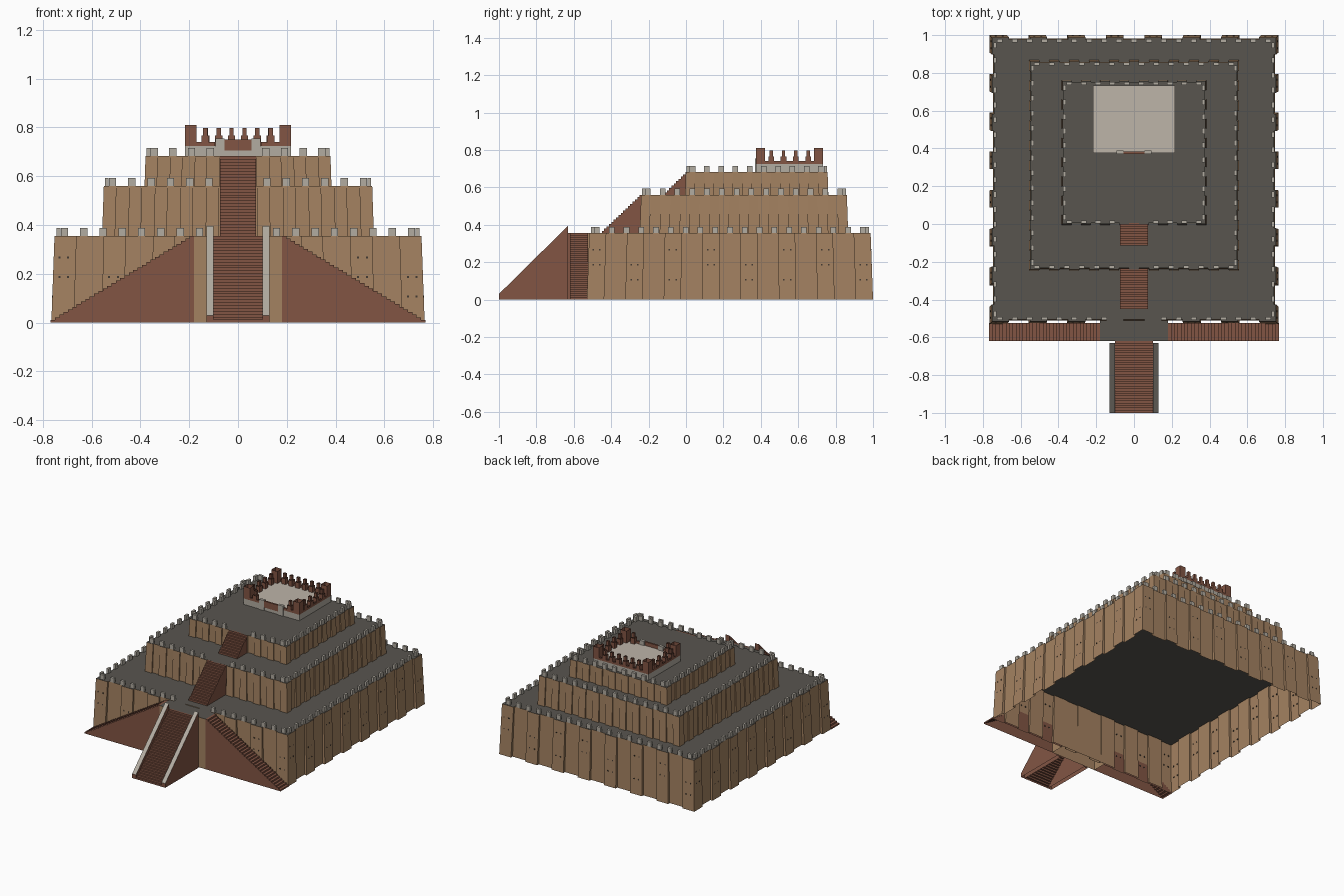
import bpy
import bmesh
from mathutils import Matrix, Vector

if "Cube" in bpy.data.objects:
    bpy.data.objects.remove(bpy.data.objects["Cube"], do_unlink=True)


def material(name, *rgb):
    # Flat colour given as 0-255 display values, stored linear
    lin = [((c / 255 + 0.055) / 1.055) ** 2.4 for c in rgb] + [1.0]
    m = bpy.data.materials.new(name)
    m.use_nodes = True
    m.diffuse_color = lin
    bsdf = m.node_tree.nodes["Principled BSDF"]
    bsdf.inputs["Base Color"].default_value = lin
    bsdf.inputs["Roughness"].default_value = 0.9
    return m


TAN = material("tan brick", 164, 130, 97)
ROOF = material("dark grey paving", 88, 85, 79)
RED = material("red brown brick", 130, 85, 68)
STONE = material("pale grey stone", 178, 172, 161)
CREAM = material("cream floor", 190, 181, 169)
DARK = material("dark hole", 66, 58, 50)


def build(name, polys):
    # polys: list of (points, material)
    mats = []
    bm = bmesh.new()
    for pts, mat in polys:
        if mat not in mats:
            mats.append(mat)
        f = bm.faces.new([bm.verts.new(p) for p in pts])
        f.material_index = mats.index(mat)
    bmesh.ops.remove_doubles(bm, verts=bm.verts, dist=0.00005)
    bmesh.ops.recalc_face_normals(bm, faces=bm.faces)
    mesh = bpy.data.meshes.new(name)
    bm.to_mesh(mesh)
    bm.free()
    for m in mats:
        mesh.materials.append(m)
    obj = bpy.data.objects.new(name, mesh)
    bpy.context.collection.objects.link(obj)
    return obj


def box(x0, x1, y0, y1, z0, z1, side, top=None, bottom=None):
    # Box faces; top and bottom stay open unless given a material
    ring = [(x0, y0), (x1, y0), (x1, y1), (x0, y1)]
    polys = []
    for i in range(4):
        a, b = ring[i], ring[(i + 1) % 4]
        polys.append(([(*a, z0), (*b, z0), (*b, z1), (*a, z1)], side))
    for z, mat in ((z1, top), (z0, bottom)):
        if mat:
            polys.append(([(*p, z) for p in ring], mat))
    return polys


def around(polys, cy):
    # Repeat faces on the four sides of a square centred on (0, cy)
    out = []
    for k in range(4):
        m = Matrix.Translation((0, cy, 0)) @ Matrix.Rotation(k * 1.5707963, 4, "Z")
        out += [([m @ Vector(p) for p in pts], mat) for pts, mat in polys]
    return out


def tier(name, cy, h0, h1, z0, z1, count, ratio, depth, gap):
    # Sloping walls with buttresses and a paved roof
    pitch = 2 / (count - 1 + ratio)
    outline = []
    for i in range(count):
        a = -1 + i * pitch
        b = a + ratio * pitch
        if i:
            outline.append((a, 1))
        outline.append((a, 0))
        if i < count - 1:
            outline += [(b, 0), (b, 1)]

    def ring(h, z, d):
        side = [((t * h, -h + r * d, z), None) for t, r in outline]
        return [p[0] for p in around([([s[0]], None) for s in side], cy) for p in [p[0]]]

    low, high = ring(h0, z0, depth), ring(h1, z1, depth * 0.6)
    polys = [([low[i - 1], low[i], high[i], high[i - 1]], TAN) for i in range(len(low))]
    polys.append((high, ROOF))
    build(name + "_walls", polys)

    # Merlons along the roof edge, open where the stairs arrive
    edge = h1 - depth * 0.6
    n = round((2 * edge - 0.06) / 0.077)
    step = (2 * edge - 0.06) / n
    merlons = []
    for k in range(4):
        for i in range(n + 1):
            x = -edge + 0.03 + i * step
            if k == 0 and abs(x) < gap:
                continue
            block = box(x - 0.015, x + 0.015, -edge - 0.002, -edge + 0.014,
                        z1, z1 + 0.033, STONE, STONE)
            m = Matrix.Translation((0, cy, 0)) @ Matrix.Rotation(k * 1.5707963, 4, "Z")
            merlons += [([m @ Vector(p) for p in pts], mat) for pts, mat in block]
    build(name + "_merlons", merlons)


tier("lower_tier", 0.235, 0.765, 0.752, 0, 0.355, 8, 0.45, 0.018, 0.12)
tier("middle_tier", 0.31, 0.557, 0.55, 0.355, 0.56, 11, 0.5, 0.01, 0.09)
tier("upper_tier", 0.378, 0.383, 0.379, 0.56, 0.682, 8, 0.5, 0.01, 0.09)

# Drain holes: thin plates on the buttresses of the lower tier
holes = []
pitch = 2 * 0.76 / 7.45
for row, z in enumerate((0.107, 0.187, 0.267)):
    d = 0.765 - 0.013 * z / 0.355
    for i in range(8):
        for s in (-0.018, 0.018):
            x = -0.76 + (i + 0.225) * pitch + s
            if (i + row) % 3:
                holes += box(x - 0.004, x + 0.004, -d - 0.001, -d + 0.004,
                             z - 0.004, z + 0.004, DARK, DARK, DARK)
build("drain_holes", around(holes, 0.235))


def flight(name, start, end, n, w0, w1, put):
    # Stairs rising from start (u, z) to end between widths w0 and w1
    (u0, z0), (u1, z1) = start, end
    du, dz = (u1 - u0) / n, (z1 - z0) / n
    zig = [(u0, z0)]
    for i in range(n):
        zig += [(u0 + i * du, z0 + (i + 1) * dz), (u0 + (i + 1) * du, z0 + (i + 1) * dz)]
    polys = []
    for (a, za), (b, zb) in zip(zig, zig[1:]):
        polys.append(([put(a, w0, za), put(b, w0, zb), put(b, w1, zb), put(a, w1, za)], RED))
    for w in (w0, w1):
        polys.append(([put(u, w, z) for u, z in zig + [(u1, z0)]], RED))
    build(name, polys)


def ahead(u, w, z):
    return (w, u, z)


flight("central_stairs", (-1, 0), (-0.62, 0.355), 30, -0.1, 0.1, ahead)
flight("middle_stairs", (-0.45, 0.355), (-0.235, 0.56), 17, -0.073, 0.073, ahead)
flight("upper_stairs", (-0.115, 0.56), (0.01, 0.682), 10, -0.073, 0.073, ahead)

for s, side in ((1, "left"), (-1, "right")):
    flight(side + "_side_stairs", (0.768, 0), (0.18, 0.355), 33, -0.62, -0.525,
           lambda u, w, z: (s * u, w, z))
    # Balustrade with a pale sloping cap
    prof = [(-1, 0), (-1, 0.03), (-0.63, 0.395), (-0.63, 0)]
    xa, xb = s * 0.1, s * 0.13
    rail = [([(x, y, z) for y, z in prof], RED) for x in (xa, xb)]
    for i, mat in enumerate((RED, STONE, RED)):
        (ya, za), (yb, zb) = prof[i:i + 2]
        rail.append(([(xa, ya, za), (xb, ya, za), (xb, yb, zb), (xa, yb, zb)], mat))
    build(side + "_balustrade", rail)

# Landing where the three flights meet
build("landing", box(-0.18, 0.18, -0.62, -0.512, 0, 0.355, TAN, ROOF))

# Temple platform
X, Y0, Y1, Z = 0.218, 0.375, 0.732, 0.74
build("platform", box(-X, X, Y0, Y1, 0.682, 0.724, STONE, CREAM))
trim = []
for s in (-1, 1):
    xs = sorted((s * X, s * (X - 0.012)))
    trim += box(*xs, Y0, Y1, 0.724, Z, RED)
    xs = sorted((s * X, s * 0.095))
    trim += box(*xs, Y0, Y0 + 0.012, 0.724, Z, RED)
trim += box(-X, X, Y1 - 0.012, Y1, 0.724, Z, RED)
build("platform_parapet", trim)

# Gate in the platform front
build("gate", box(-0.055, 0.055, Y0 - 0.004, Y0 + 0.008, 0.705, 0.75, RED, RED, RED))
piers = []
for s in (-1, 1):
    xs = sorted((s * 0.055, s * 0.093))
    piers += box(*xs, Y0 - 0.005, Y0 + 0.015, 0.682, 0.754, STONE, STONE)
build("gate_piers", piers)

# Hollow corner towers and stepped finials
towers = []
for x in (-X, X - 0.048):
    for y in (Y0, Y1 - 0.048):
        towers += box(x, x + 0.048, y, y + 0.048, 0.724, 0.81, RED)
build("corner_towers", towers)

spots = [((i - 2.5) * 0.053, Y1 - 0.018) for i in range(6)]
spots += [(s * (X - 0.018), 0.554 + (i - 1.5) * 0.066) for s in (-1, 1) for i in range(4)]
spots += [(s * 0.135, Y0 + 0.018) for s in (-1, 1)]
finials = []
for x, y in spots:
    for r, za, zb in ((0.015, 0.724, 0.766), (0.009, 0.766, 0.797)):
        finials += box(x - r, x + r, y - r, y + r, za, zb, RED)
build("finials", finials)
